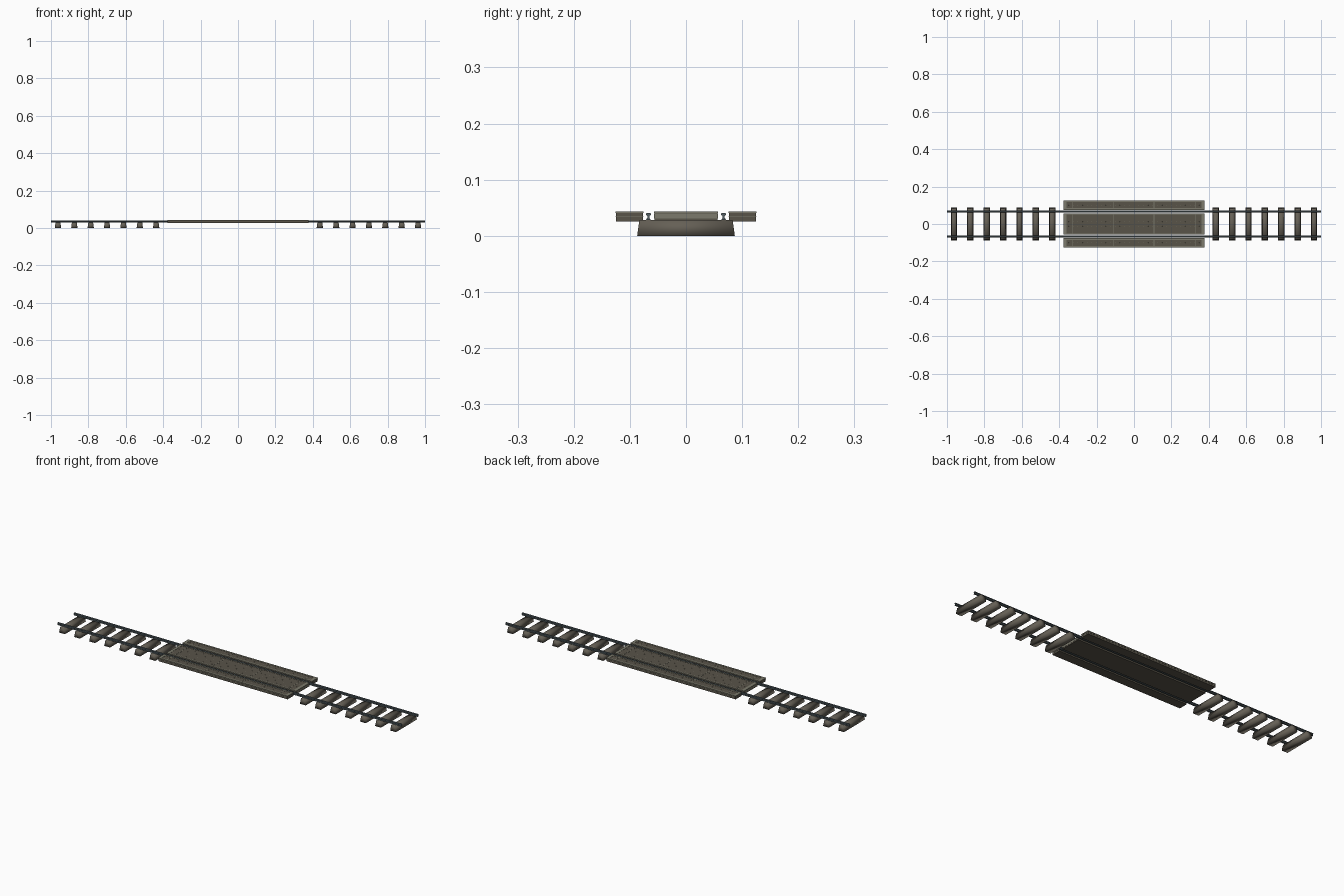
import bpy, bmesh

if "Cube" in bpy.data.objects:
    bpy.data.objects.remove(bpy.data.objects["Cube"])


def mat(name, rgb):
    m = bpy.data.materials.new(name)
    m.diffuse_color = (*rgb, 1)
    m.use_nodes = True
    m.node_tree.nodes["Principled BSDF"].inputs["Base Color"].default_value = m.diffuse_color
    return m


STEEL = mat("rail steel", (0.085, 0.112, 0.125))
SLEEPER = mat("weathered sleeper", (0.13, 0.116, 0.092))
PANEL = mat("dark panel", (0.098, 0.087, 0.066))
FRAME = mat("pale frame", (0.2, 0.195, 0.15))


def finish(bm, name, material, smooth=False):
    bmesh.ops.recalc_face_normals(bm, faces=bm.faces)
    for f in bm.faces:
        f.smooth = smooth
    me = bpy.data.meshes.new(name)
    bm.to_mesh(me)
    bm.free()
    me.materials.append(material)
    ob = bpy.data.objects.new(name, me)
    bpy.context.collection.objects.link(ob)
    return ob


def add_box(bm, x0, x1, y0, y1, z0, z1, inset_x=0.0, inset_y=0.0):
    """Box whose top can be narrower than its base."""
    vs = bmesh.ops.create_cube(bm, size=1)["verts"]
    for v in vs:
        top = v.co.z > 0
        ix, iy = (inset_x, inset_y) if top else (0, 0)
        v.co = (x1 - ix if v.co.x > 0 else x0 + ix,
                y1 - iy if v.co.y > 0 else y0 + iy,
                z1 if top else z0)


# Rails: one extruded profile, placed on both sides
half = [(0.004, 0.028), (0.0035, 0.030), (0.002, 0.0315), (0.002, 0.0355),
        (0.0045, 0.0372), (0.0045, 0.0395), (0.0035, 0.0403)]
profile = half + [(-y, z) for y, z in reversed(half)]
for side, yc in (("front", -0.067), ("back", 0.067)):
    bm = bmesh.new()
    face = bm.faces.new([bm.verts.new((-1, yc + y, z)) for y, z in profile])
    ext = bmesh.ops.extrude_face_region(bm, geom=[face])["geom"]
    for v in (g for g in ext if isinstance(g, bmesh.types.BMVert)):
        v.co.x = 1
    finish(bm, side + "_rail", STEEL)

# Sleepers on both approaches, none beneath the crossing
for sx, side in ((-1, "left"), (1, "right")):
    bm = bmesh.new()
    for i in range(5, 12):
        x = sx * 0.0875 * i
        add_box(bm, x - 0.017, x + 0.017, -0.087, 0.087, 0, 0.0285, 0.004, 0.004)
    finish(bm, side + "_sleepers", SLEEPER, smooth=True)

# Crossing panels: dark slab, pale top frame and edge line, seams, studs
L = 0.377
for name, y0, y1 in (("front", -0.126, -0.076), ("middle", -0.057, 0.057),
                     ("back", 0.076, 0.126)):
    w = 0.009 if name != "middle" else 0.007
    bm = bmesh.new()
    add_box(bm, -L + 0.001, L - 0.001, y0 + 0.001, y1 - 0.001, 0.0255, 0.0425)
    finish(bm, name + "_panel", PANEL)

    # top frame, with the dark slab showing on the sides beneath it
    bm = bmesh.new()
    zb = 0.0405
    for a, b in ((-L, -L + 0.016), (L - 0.016, L)):
        add_box(bm, a, b, y0, y1, zb, 0.0435)
    for a, b in ((y0, y0 + w), (y1 - w, y1)):
        add_box(bm, -L, L, a, b, zb, 0.0435)
    finish(bm, name + "_panel_frame", FRAME)

    # pale edge line round the sides; the middle panel has broad end plates
    bm = bmesh.new()
    add_box(bm, -L, L, y0, y1, 0.034, 0.0355)
    if name == "middle":
        for a, b in ((-L, -L + 0.003), (L - 0.003, L)):
            add_box(bm, a, b, y0, y1, 0.031, 0.0395)
    finish(bm, name + "_panel_edge_line", FRAME)

    # cross seams
    bm = bmesh.new()
    for x in (-0.33, -0.112, 0.107, 0.33):
        add_box(bm, x - 0.0015, x + 0.0015, y0 + w, y1 - w, 0.042, 0.0431)
    finish(bm, name + "_panel_seams", FRAME)

    # small studs in even rows
    bm = bmesh.new()
    rows = 4 if name == "middle" else 1
    for r in range(rows):
        y = y0 + w + (y1 - y0 - 2 * w) * (r + 0.5) / rows
        for c in range(29):
            x = -0.35 + 0.025 * c
            add_box(bm, x - 0.0015, x + 0.0015, y - 0.0015, y + 0.0015,
                    0.042, 0.0432, 0.0006, 0.0006)
    finish(bm, name + "_panel_studs", FRAME)
